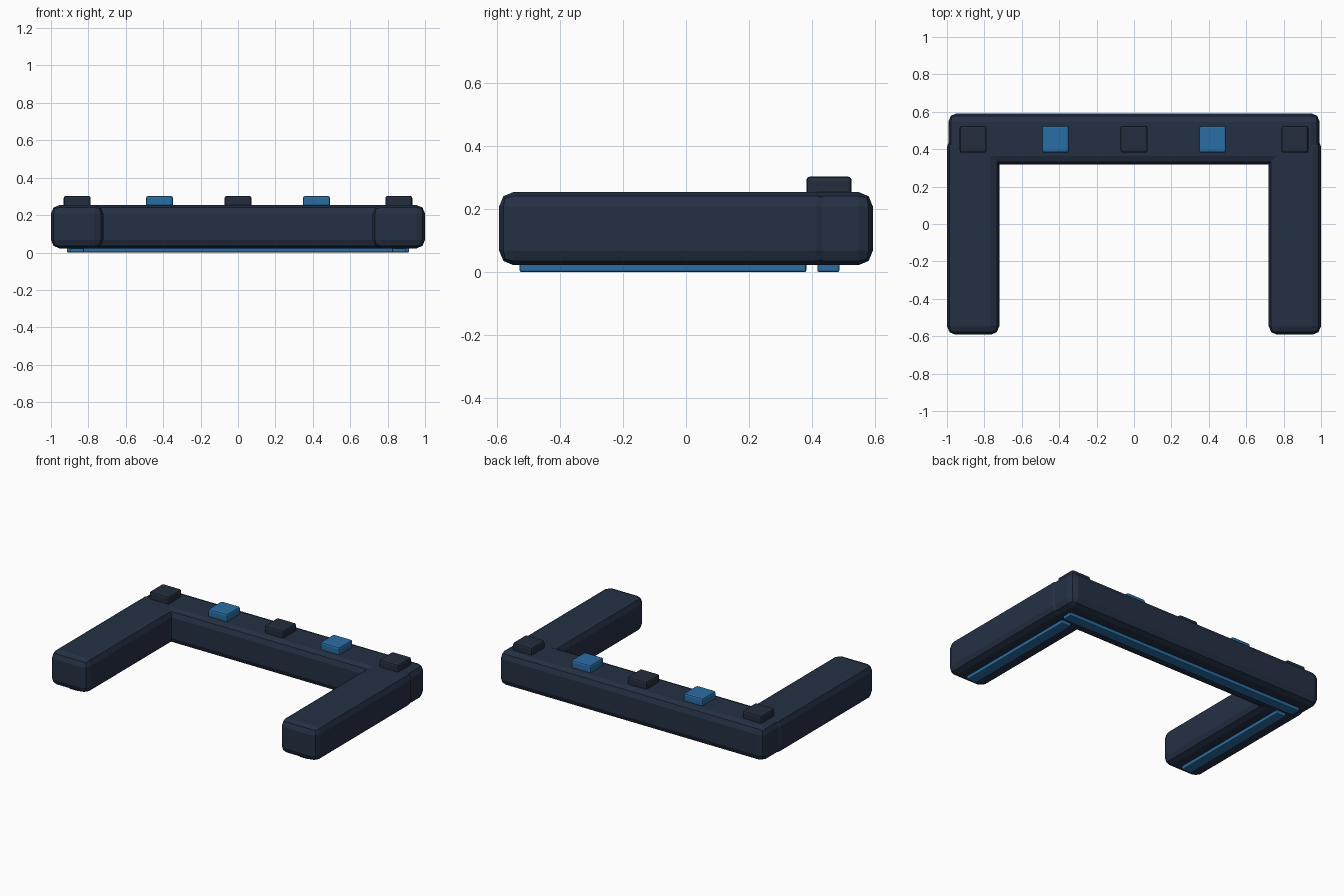
import bpy

if "Cube" in bpy.data.objects:
    bpy.data.objects.remove(bpy.data.objects["Cube"])


def material(name, rgb):
    m = bpy.data.materials.new(name)
    m.diffuse_color = (*rgb, 1.0)
    m.use_nodes = True
    m.node_tree.nodes["Principled BSDF"].inputs["Base Color"].default_value = m.diffuse_color
    return m


NAVY = material("navy", (0.018, 0.03, 0.058))
DARK = material("dark", (0.017, 0.027, 0.048))
BLUE = material("blue", (0.022, 0.156, 0.376))


def box(name, x, y, z, mat, bevel, segments):
    """Bevelled box from (min, max) ranges on each axis."""
    bpy.ops.mesh.primitive_cube_add(size=1)
    ob = bpy.context.object
    ob.name = name
    ranges = (x, y, z)
    centre = [(a + b) / 2 for a, b in ranges]
    for v in ob.data.vertices:
        v.co = [c * (r[1] - r[0]) for c, r in zip(v.co, ranges)]
    ob.location = centre
    ob.data.materials.append(mat)
    mod = ob.modifiers.new("bevel", 'BEVEL')
    mod.width = bevel
    mod.segments = segments
    return ob


# Back bar of the U shape, with its glow strip underneath
BODY_Z = (0.022, 0.254)
STRIP_Z = (0.003, 0.03)
box("back_bar", (-0.993, 0.993), (0.318, 0.592), BODY_Z, NAVY, 0.046, 2)
box("back_strip", (-0.915, 0.915), (0.416, 0.486), (0.0, 0.03), BLUE, 0.006, 2)

# Side arms, each with a strip underneath
for side, s in (("left", -1), ("right", 1)):
    c = 0.86 * s
    box(side + "_arm", (c - 0.14, c + 0.14), (-0.592, 0.46), BODY_Z, NAVY, 0.046, 2)
    box(side + "_strip", (c - 0.036, c + 0.036), (-0.527, 0.381), (0.0, 0.03), BLUE, 0.006, 2)

# Row of raised blocks on the back bar, alternating dark and blue
for i, x in enumerate((-0.86, -0.42, 0.0, 0.42, 0.86)):
    box(f"top_block_{i + 1}", (x - 0.072, x + 0.072), (0.381, 0.525),
        (0.225, 0.303), BLUE if i % 2 else DARK, 0.012, 2)
